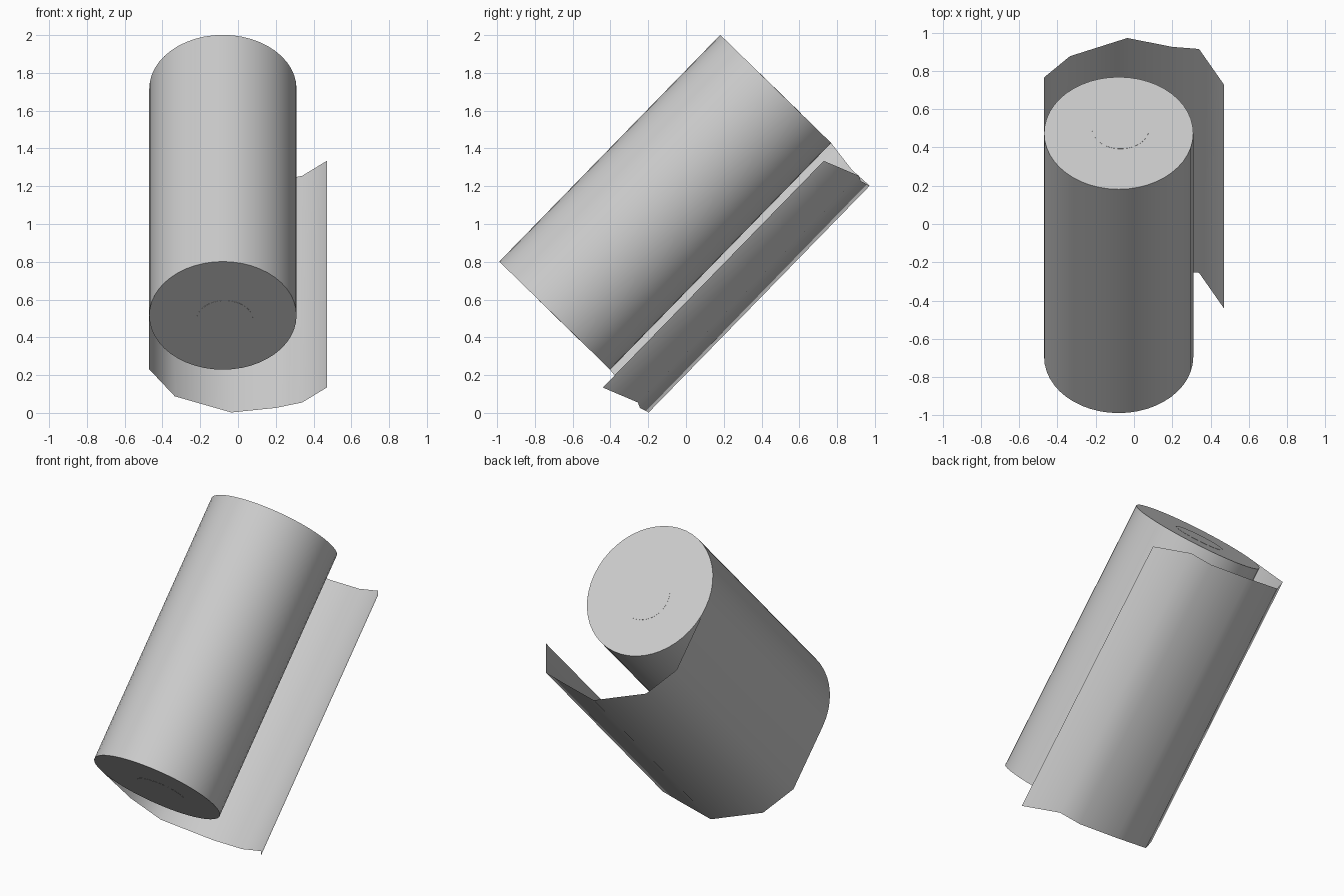
import bpy, bmesh, math
from mathutils import Matrix

if "Cube" in bpy.data.objects:
    bpy.data.objects.remove(bpy.data.objects["Cube"])

LENGTH = 1.676
TILT = -math.atan2(1.17, 1.2)
# Local frame: z runs along the roll, y points to its underside
FRAME = Matrix.Translation((0, -0.695, 0.515)) @ Matrix.Rotation(TILT, 4, 'X')


def add_object(name, bm, angle):
    bmesh.ops.recalc_face_normals(bm, faces=bm.faces)
    mesh = bpy.data.meshes.new(name)
    bm.to_mesh(mesh)
    bm.free()
    obj = bpy.data.objects.new(name, mesh)
    bpy.context.collection.objects.link(obj)
    obj.matrix_world = FRAME
    bpy.ops.object.select_all(action='DESELECT')
    obj.select_set(True)
    bpy.context.view_layer.objects.active = obj
    bpy.ops.object.shade_smooth_by_angle(angle=math.radians(angle))
    return obj


def ring(bm, cx, cy, rx, ry, z, n=48):
    return [bm.verts.new((cx + rx * math.cos(2 * math.pi * i / n),
                          cy + ry * math.sin(2 * math.pi * i / n), z)) for i in range(n)]


def bridge(bm, a, b):
    n = len(a)
    for i in range(n):
        j = (i + 1) % n
        bm.faces.new((a[i], a[j], b[j], b[i]))


# Wound paper: outer wall and ring-shaped ends around the core
CORE = (-0.07, 0.035, 0.15, 0.15)
bm = bmesh.new()
rings = [ring(bm, *CORE, 0), ring(bm, -0.08, 0, 0.39, 0.41, 0),
         ring(bm, -0.08, 0, 0.39, 0.41, LENGTH), ring(bm, *CORE, LENGTH)]
for a, b in zip(rings, rings[1:]):
    bridge(bm, a, b)
bridge(bm, rings[-1], rings[0])
add_object("paper_roll", bm, 40)

# Closed core, flush with the ends
bm = bmesh.new()
ends = [ring(bm, *CORE, z) for z in (-0.001, LENGTH + 0.001)]
bridge(bm, *ends)
for end in ends:
    bm.faces.new(end)
add_object("roll_core", bm, 40)

# Loose sheet leaving the roll: (x, depth below axis, shift along roll)
PROFILE = [(-0.47, 0.0, 0.0), (-0.47, 0.407, 0.0), (-0.335, 0.586, -0.025),
           (-0.035, 0.714, -0.02), (0.2, 0.664, -0.035),
           (0.34, 0.636, -0.022), (0.47, 0.448, -0.095)]
bm = bmesh.new()
pairs = [[bm.verts.new((x, y, s + z)) for z in (0, LENGTH)] for x, y, s in PROFILE]
for a, b in zip(pairs, pairs[1:]):
    bm.faces.new((a[0], b[0], b[1], a[1]))
add_object("loose_sheet", bm, 60)
